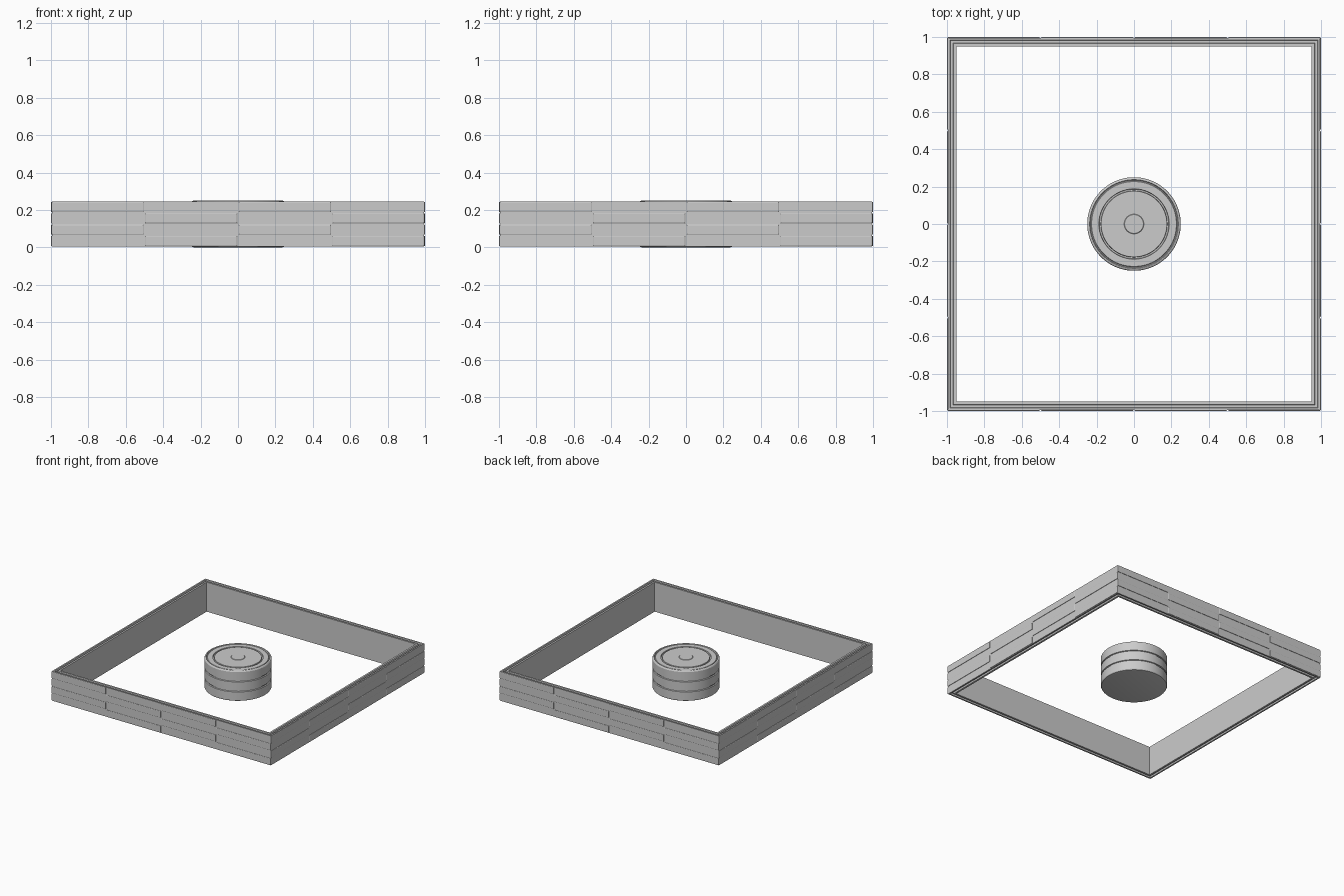
import bpy, bmesh, math
from mathutils import Matrix, Vector

if "Cube" in bpy.data.objects:
    bpy.data.objects.remove(bpy.data.objects["Cube"])


def make_object(name, bm):
    bmesh.ops.recalc_face_normals(bm, faces=bm.faces)
    mesh = bpy.data.meshes.new(name)
    bm.to_mesh(mesh)
    bm.free()
    obj = bpy.data.objects.new(name, mesh)
    bpy.context.collection.objects.link(obj)
    return obj


def revolve(name, profile, sides, closed=False):
    """Turn an (r, z) profile; four sides give a square with half-width r."""
    bm = bmesh.new()
    scale = math.sqrt(2) if sides == 4 else 1
    rings = []
    for r, z in profile:
        ring = []
        for i in range(sides):
            a = math.tau * (i + 0.5) / sides
            ring.append(bm.verts.new((r * scale * math.cos(a), r * scale * math.sin(a), z)))
        rings.append(ring)
    pairs = list(zip(rings, rings[1:]))
    if closed:
        pairs.append((rings[-1], rings[0]))
    else:
        bm.faces.new(rings[0])
        bm.faces.new(rings[-1])
    for low, high in pairs:
        for i in range(sides):
            j = (i + 1) % sides
            bm.faces.new((low[i], low[j], high[j], high[i]))
    return make_object(name, bm)


# square border wall with a groove along its top and bottom edges
Z0, Z1 = 0.004, 0.246
half = [(0.95, Z1), (0.965, Z1), (0.968, Z1 - 0.012),
        (0.980, Z1 - 0.012), (0.983, Z1), (0.995, Z1)]
wall = half + [(r, Z0 + Z1 - z) for r, z in reversed(half)]
revolve("border_wall", wall, 4, closed=True)

# staggered raised panels on the four outer faces
bm = bmesh.new()
row_h = (Z1 - Z0) / 4
for side in range(4):
    turn = Matrix.Rotation(side * math.pi / 2, 3, 'Z')
    for row in range(4):
        for col in range(4):
            if (row + col) % 2 == 0:
                continue
            x0, z0 = -1 + col * 0.5, Z0 + row * row_h
            loops = []
            for inset, y in ((0.004, -0.993), (0.004, -0.998), (0.007, -1.0)):
                xa, xb = x0 + inset, x0 + 0.5 - inset
                za, zb = z0 + inset, z0 + row_h - inset
                corners = ((xa, za), (xb, za), (xb, zb), (xa, zb))
                loops.append([bm.verts.new(turn @ Vector((x, y, z))) for x, z in corners])
            bm.faces.new(loops[-1])
            for a, b in zip(loops, loops[1:]):
                for i in range(4):
                    j = (i + 1) % 4
                    bm.faces.new((a[i], a[j], b[j], b[i]))
make_object("brick_panels", bm)

# round puck: grooved side, ringed top and small centre button
puck = [(0.235, 0.0), (0.246, 0.003), (0.25, 0.010)]
for z in (0.083, 0.165):
    puck += [(0.25, z - 0.006), (0.243, z - 0.003), (0.243, z + 0.003), (0.25, z + 0.006)]
puck += [(0.25, 0.240), (0.246, 0.247), (0.240, 0.25), (0.237, 0.25),
         (0.234, 0.242), (0.230, 0.242), (0.227, 0.247),
         (0.188, 0.247), (0.186, 0.237), (0.178, 0.237), (0.176, 0.247),
         (0.053, 0.247), (0.050, 0.25)]
obj = revolve("centre_puck", puck, 64)
bpy.context.view_layer.objects.active = obj
obj.select_set(True)
bpy.ops.object.shade_smooth_by_angle(angle=math.radians(25))
